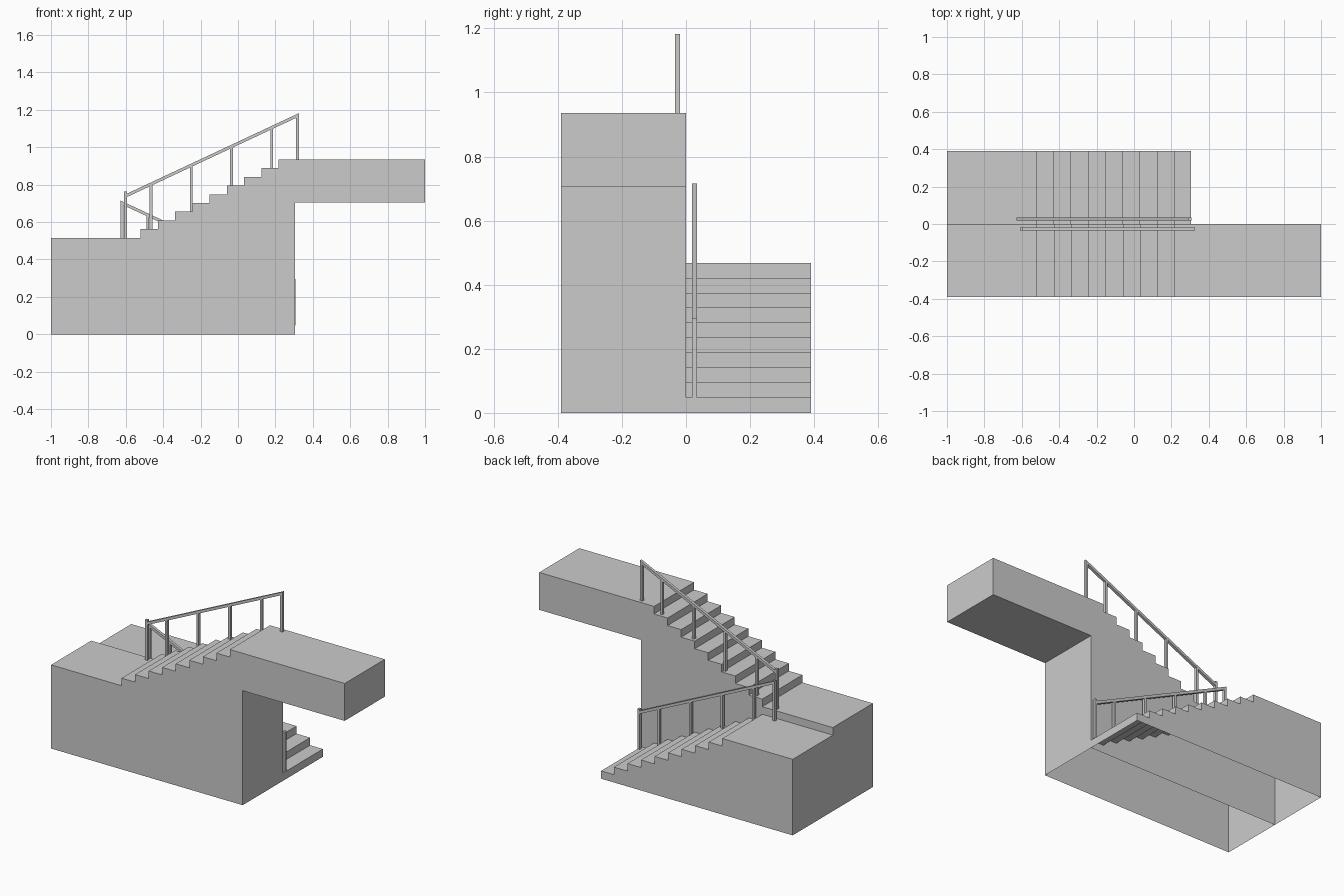
import bpy, bmesh

if "Cube" in bpy.data.objects:
    bpy.data.objects.remove(bpy.data.objects["Cube"])

RUN, RISE, STEPS = 0.0922, 0.0467, 9
X0 = -0.52          # first riser of the upper flight
LAND = 0.515        # height of the upper flight's lower landing
W = 0.39            # flight width


def prism(name, profile, y0, y1, open_bottom=False):
    """Extrude an x-z outline along y, optionally leaving the underside open."""
    bm = bmesh.new()
    face = bm.faces.new([bm.verts.new((x, y0, z)) for x, z in profile])
    ext = bmesh.ops.extrude_face_region(bm, geom=[face], use_keep_orig=True)
    moved = [v for v in ext["geom"] if isinstance(v, bmesh.types.BMVert)]
    bmesh.ops.translate(bm, verts=moved, vec=(0, y1 - y0, 0))
    bmesh.ops.recalc_face_normals(bm, faces=bm.faces)
    if open_bottom:
        floor = [f for f in bm.faces if all(abs(v.co.z) < 1e-6 for v in f.verts)]
        bmesh.ops.delete(bm, geom=floor, context='FACES')
    me = bpy.data.meshes.new(name)
    bm.to_mesh(me)
    bm.free()
    ob = bpy.data.objects.new(name, me)
    bpy.context.collection.objects.link(ob)
    return ob


# Upper flight with the overhanging landing
upper = [(-1, 0), (0.305, 0), (0.305, 0.705), (1, 0.705)]
top = LAND + STEPS * RISE
upper.append((1, top))
for i in reversed(range(STEPS)):
    x = X0 + i * RUN
    upper += [(x, LAND + (i + 1) * RISE), (x, LAND + i * RISE)]
upper.append((-1, LAND))
prism("upper_flight", upper, -W, 0, True)

# Lower flight descending to the ground
low = LAND - RISE
lower = [(-1, 0), (0.305, 0)]
x_end = 0.305
for i in reversed(range(STEPS)):
    z = low - (i + 1) * RISE
    lower += [(x_end, z), (X0 + i * RUN, z)]
    x_end = X0 + i * RUN
lower += [(x_end, low), (-1, low)]
prism("lower_flight", lower, 0, W, True)


# Railings: the lower one is the upper one mirrored in x and y and dropped
def railing(name, place, y0, y1, drop):
    def rail_top(x):
        return 0.752 + (x + 0.593) * 0.468

    def part(label, pts):
        prism(f"{name}_{label}", [(place(x), z - drop) for x, z in pts], y0, y1)

    def post(label, a, b, base, za, zb):
        part(label, [(a, base), (b, base), (b, zb), (a, za)])

    xa, xb = -0.593, 0.311
    post("bottom_post", -0.609, xa, LAND, 0.762, 0.762)
    post("top_post", xb, 0.327, top, rail_top(xb), rail_top(0.327))
    part("handrail", [(xa, rail_top(xa) - 0.018), (xb, rail_top(xb) - 0.018),
                      (xb, rail_top(xb)), (xa, rail_top(xa))])
    for i, step in enumerate((1, 3, 6, 8)):
        x = -0.465 + i * 0.215
        a, b = x - 0.007, x + 0.007
        post(f"baluster_{i + 1}", a, b, LAND + step * RISE,
             rail_top(a) - 0.018, rail_top(b) - 0.018)


railing("upper_railing", lambda x: x, -0.035, -0.018, 0)
railing("lower_railing", lambda x: -0.302 - x, 0.018, 0.035, 10 * RISE + 0.0)
